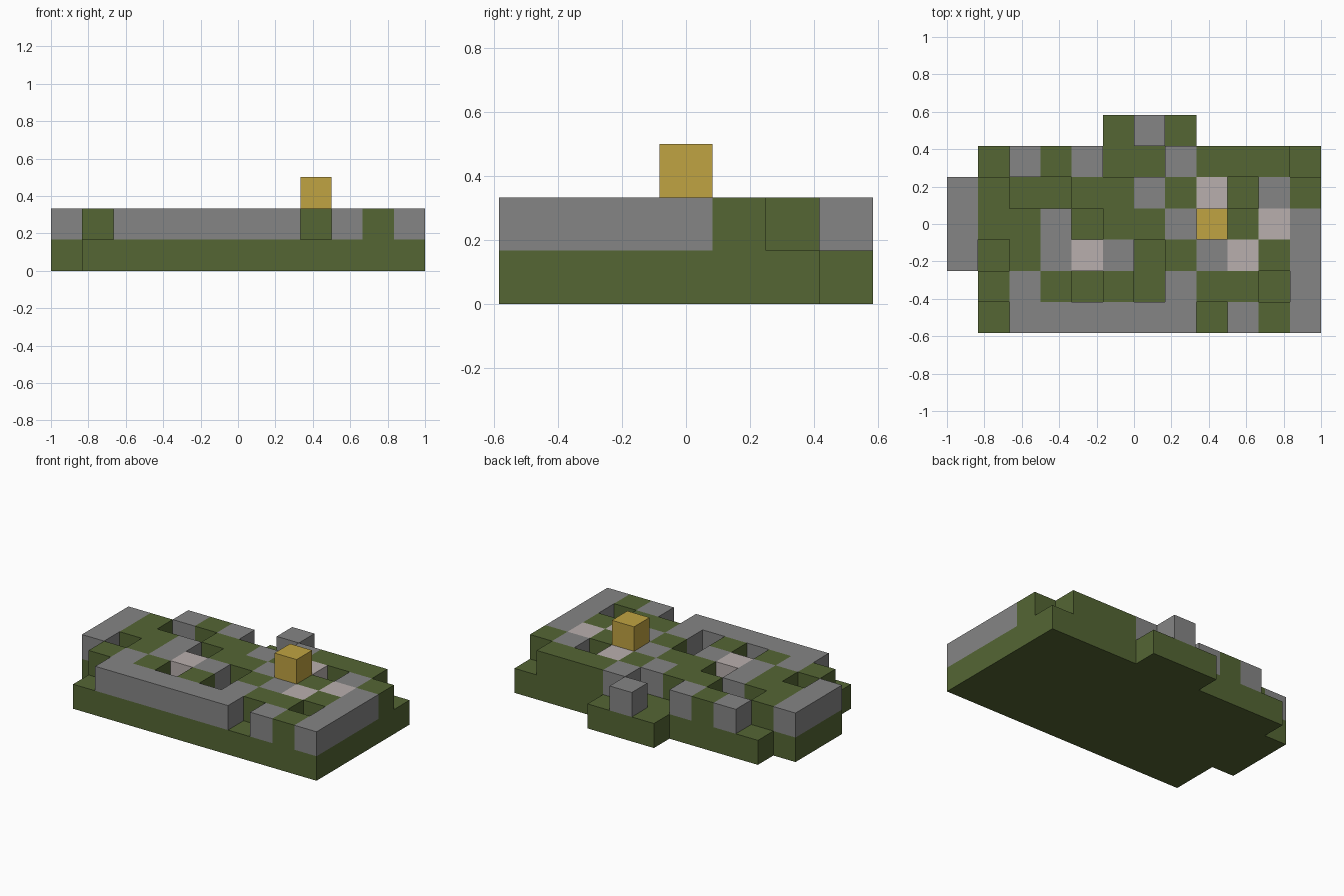
import bpy
import bmesh
from mathutils import Vector

CELL = 1 / 6

cube = bpy.data.objects.get("Cube")
if cube:
    bpy.data.objects.remove(cube, do_unlink=True)

# Layer plans, back row first: G turf, S stone, P pale stone, Y gold, dot empty
GROUND = [
    ".....GGG....",
    ".GGGGGGGGGGG",
    "GGGGGGGGGGGG",
    "GGGGGGGGGGGG",
    "GGGGGGGGGGGG",
    ".GGGGGGGGGGG",
    ".GGGGGGGGGGG",
]
RAISED = [
    "......S.....",
    "..SGS..SGGG.",
    "SG..GGSGP.SG",
    "SGGS.GGSGGPS",
    "S.GSPS.GSPGS",
    ".GSG.G.SGG.S",
    "..SSSSSS.SGS",
]
TOP = ["." * 12] * 3 + ["........Y..."] + ["." * 12] * 3

# Look up every filled cell by its grid position
cells = {}
for z, layer in enumerate((GROUND, RAISED, TOP)):
    for y, row in enumerate(reversed(layer)):
        for x, kind in enumerate(row):
            if kind != ".":
                cells[x, y, z] = kind


def make_material(name, rgb):
    mat = bpy.data.materials.new(name)
    mat.use_nodes = True
    colour = (*rgb, 1)
    mat.diffuse_color = colour
    bsdf = next(n for n in mat.node_tree.nodes if n.type == "BSDF_PRINCIPLED")
    bsdf.inputs["Base Color"].default_value = colour
    bsdf.inputs["Roughness"].default_value = 0.9
    return mat


def build_part(name, positions, mat):
    """Make one object from cells, keeping only the faces open to the air."""
    bm = bmesh.new()
    for pos in positions:
        for axis in range(3):
            for sign in (-1, 1):
                step = [0, 0, 0]
                step[axis] = sign
                if tuple(p + s for p, s in zip(pos, step)) in cells:
                    continue
                n = Vector(step)
                u = Vector([float(i == (axis + 1) % 3) for i in range(3)])
                v = n.cross(u)
                mid = Vector(pos) + Vector((0.5, 0.5, 0.5)) + n / 2
                corners = [mid + (u * a + v * b) / 2
                           for a, b in ((-1, -1), (1, -1), (1, 1), (-1, 1))]
                bm.faces.new([bm.verts.new((c - Vector((6, 3.5, 0))) * CELL)
                              for c in corners])
    bmesh.ops.remove_doubles(bm, verts=bm.verts[:], dist=0.001)
    mesh = bpy.data.meshes.new(name)
    bm.to_mesh(mesh)
    bm.free()
    mesh.materials.append(mat)
    obj = bpy.data.objects.new(name, mesh)
    bpy.context.collection.objects.link(obj)
    return obj


green = make_material("moss_green", (0.089, 0.133, 0.034))
grey = make_material("stone_grey", (0.235, 0.235, 0.235))
pale = make_material("pale_pink_stone", (0.485, 0.430, 0.420))
gold = make_material("gold", (0.527, 0.366, 0.054))

# Parts: ground slab, raised turf, stones, pale slabs and the gold block
for name, kind, level, mat in (
    ("ground_slab", "G", 0, green),
    ("raised_turf", "G", 1, green),
    ("stone_blocks", "S", 1, grey),
    ("pale_stone_blocks", "P", 1, pale),
    ("gold_block", "Y", 2, gold),
):
    build_part(name, [p for p, k in cells.items() if k == kind and p[2] == level], mat)
